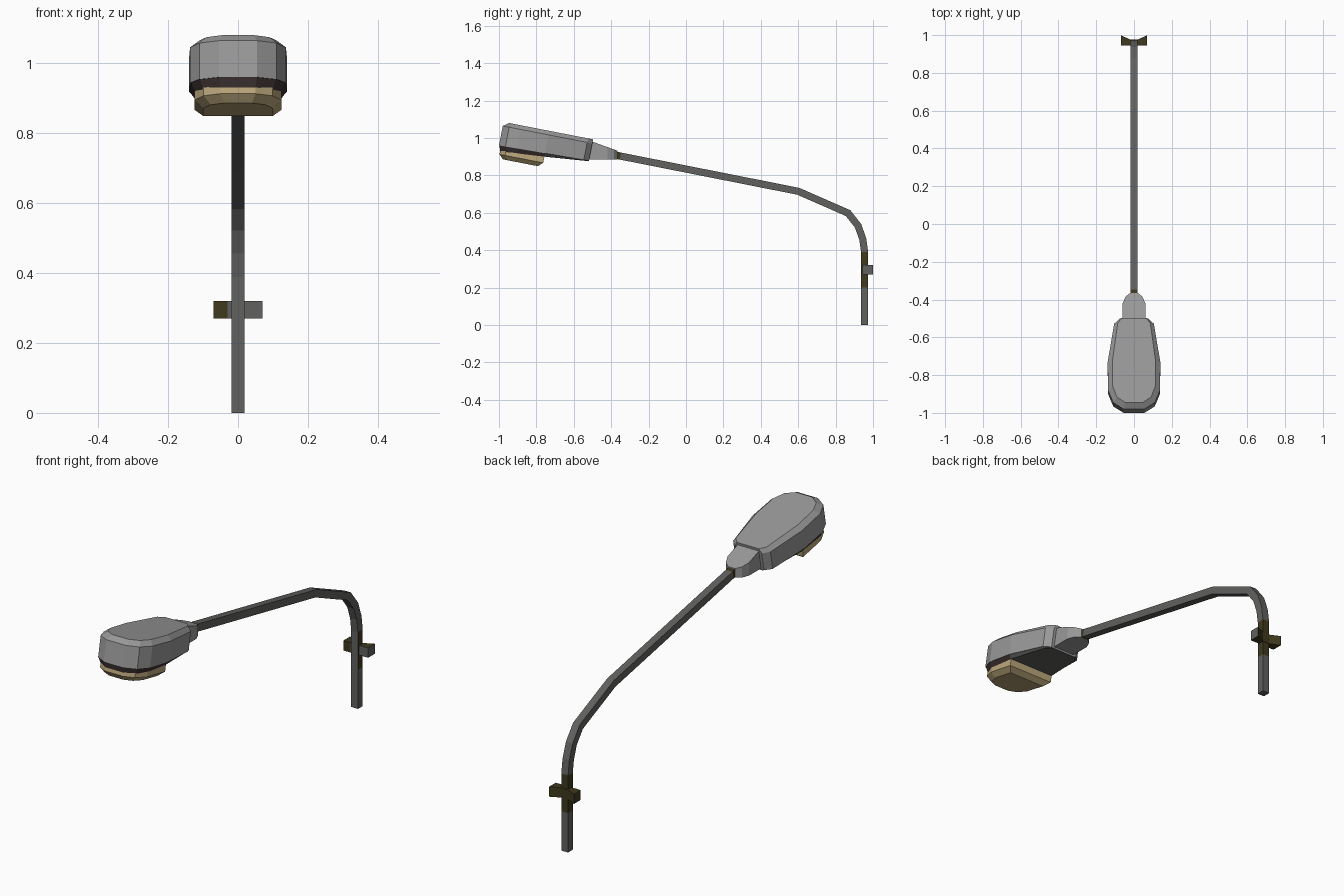
import bpy, bmesh, math
from mathutils import Vector, Matrix

if "Cube" in bpy.data.objects:
    bpy.data.objects.remove(bpy.data.objects["Cube"])


def mat(name, rgb):
    m = bpy.data.materials.new(name)
    m.diffuse_color = (*rgb, 1)
    m.use_nodes = True
    m.node_tree.nodes["Principled BSDF"].inputs["Base Color"].default_value = m.diffuse_color
    return m


SHELL = mat("light grey", (0.32, 0.32, 0.32))
STEEL = mat("dark grey", (0.12, 0.12, 0.115))
OLIVE = mat("dark olive", (0.05, 0.041, 0.013))
BROWN = mat("dark brown", (0.045, 0.032, 0.031))
GLASS = mat("tan glass", (0.50, 0.39, 0.20))


def loft(name, rings, mats, rule=None, matrix=None):
    """Bridge closed rings of points, cap both ends, colour faces by rule."""
    bm = bmesh.new()
    vs = [[bm.verts.new(p) for p in r] for r in rings]
    n = len(rings[0])
    for a, b in zip(vs, vs[1:]):
        for i in range(n):
            j = (i + 1) % n
            bm.faces.new((a[i], a[j], b[j], b[i]))
    bm.faces.new(vs[0])
    bm.faces.new(vs[-1])
    bmesh.ops.recalc_face_normals(bm, faces=bm.faces)
    if rule:
        for f in bm.faces:
            f.material_index = rule(f.normal, f.calc_center_median())
    if matrix:
        bm.transform(matrix)
    me = bpy.data.meshes.new(name)
    bm.to_mesh(me)
    bm.free()
    for m in mats:
        me.materials.append(m)
    ob = bpy.data.objects.new(name, me)
    bpy.context.collection.objects.link(ob)
    return ob


def mirrored(half):
    """Half outline of (x, y) to a full closed outline."""
    return half + [(-x, y) for x, y in reversed(half)]


def inset(outline, dx, dy_front, cy):
    """Pull an outline in sideways and away from its front."""
    w = max(x for x, y in outline)
    return [(x * (1 - dx / w), y + dy_front * max(0, 1 - y / cy)) for x, y in outline]


def at(outline, height):
    return [(x, y, height(y)) for x, y in outline]


# Curved square pole
path = [(0.955, 0), (0.955, 0.2), (0.955, 0.39), (0.945, 0.46), (0.92, 0.53),
        (0.867, 0.598), (0.6, 0.715), (-0.35, 0.903), (-0.38, 0.909)]
pts = [Vector((0, y, z)) for y, z in path]
h = 0.019
rings = []
for i, p in enumerate(pts):
    d0 = (p - pts[max(i - 1, 0)]).normalized()
    d1 = (pts[min(i + 1, len(pts) - 1)] - p).normalized()
    d = (d0 + d1).normalized()
    nrm = Vector((0, d.z, -d.y)) * (h / max(d.dot(d1 if d1.length else d0), 0.5))
    rings.append([p + nrm + Vector((h, 0, 0)), p + nrm - Vector((h, 0, 0)),
                  p - nrm - Vector((h, 0, 0)), p - nrm + Vector((h, 0, 0))])


def pole_rule(n, c):
    worn = 0.2 < c.z < 0.39 and n.y > -0.5
    return 1 if worn or c.y < -0.35 else 0


loft("pole", rings, [STEEL, OLIVE], pole_rule)

# Wall bracket, hollowed at the back
plan = [(-0.07, 0.945), (-0.03, 0.945), (0.07, 0.945), (0.07, 1.0),
        (0.02, 0.976), (-0.02, 0.976), (-0.07, 1.0)]
loft("wall_bracket", [at(plan, lambda y: 0.27), at(plan, lambda y: 0.32)], [STEEL, OLIVE],
     lambda n, c: 0 if n.x > 0.9 or (n.y < -0.9 and c.x > -0.03) else 1)

# Lamp head parts are built level, then tilted about the nose
tilt = Matrix.Translation((0, -1, 0.96)) @ Matrix.Rotation(math.radians(-11), 4, 'X')
head = mirrored([(0.055, 0.0), (0.11, 0.035), (0.137, 0.1), (0.14, 0.25),
                 (0.105, 0.46), (0.075, 0.488)])
wedge = lambda y: -0.035 + 0.09 * y

# Shell with chamfered top
loft("lamp_shell", [at(head, lambda y: 0.012 * y / 0.488), at(head, lambda y: 0.106),
                    at(inset(head, 0.025, 0.03, 0.25), lambda y: 0.128)], [SHELL], None, tilt)

# Dark wedge-shaped rim and underside
loft("lamp_rim", [at(inset(head, 0.015, 0.014, 0.2), wedge),
                  at(inset(head, 0.001, 0.002, 0.2), lambda y: 0.012 * y / 0.488 + 0.001)],
     [BROWN, STEEL], lambda n, c: 1 if n.z < -0.8 or c.y > 0.3 else 0, tilt)

# Glass lens, D-shaped with a bevelled bottom
lens = mirrored([(0.05, 0.012), (0.098, 0.042), (0.124, 0.105), (0.125, 0.25)])
lens_low = [(x * 0.8, 0.035 + (y - 0.012) * 0.8) for x, y in lens]
loft("lamp_lens", [at(lens, lambda y: -0.01), at(lens, lambda y: -0.046),
                   at(lens_low, lambda y: -0.069)], [GLASS], None, tilt)

# Neck that joins the head to the pole
neck = mirrored([(0.06, -0.53), (0.06, -0.42), (0.045, -0.385), (0.02, -0.365)])
loft("lamp_neck", [at(neck, lambda y: 0.885),
                   at(neck, lambda y: 0.98 - 0.36 * (y + 0.5))], [SHELL])
